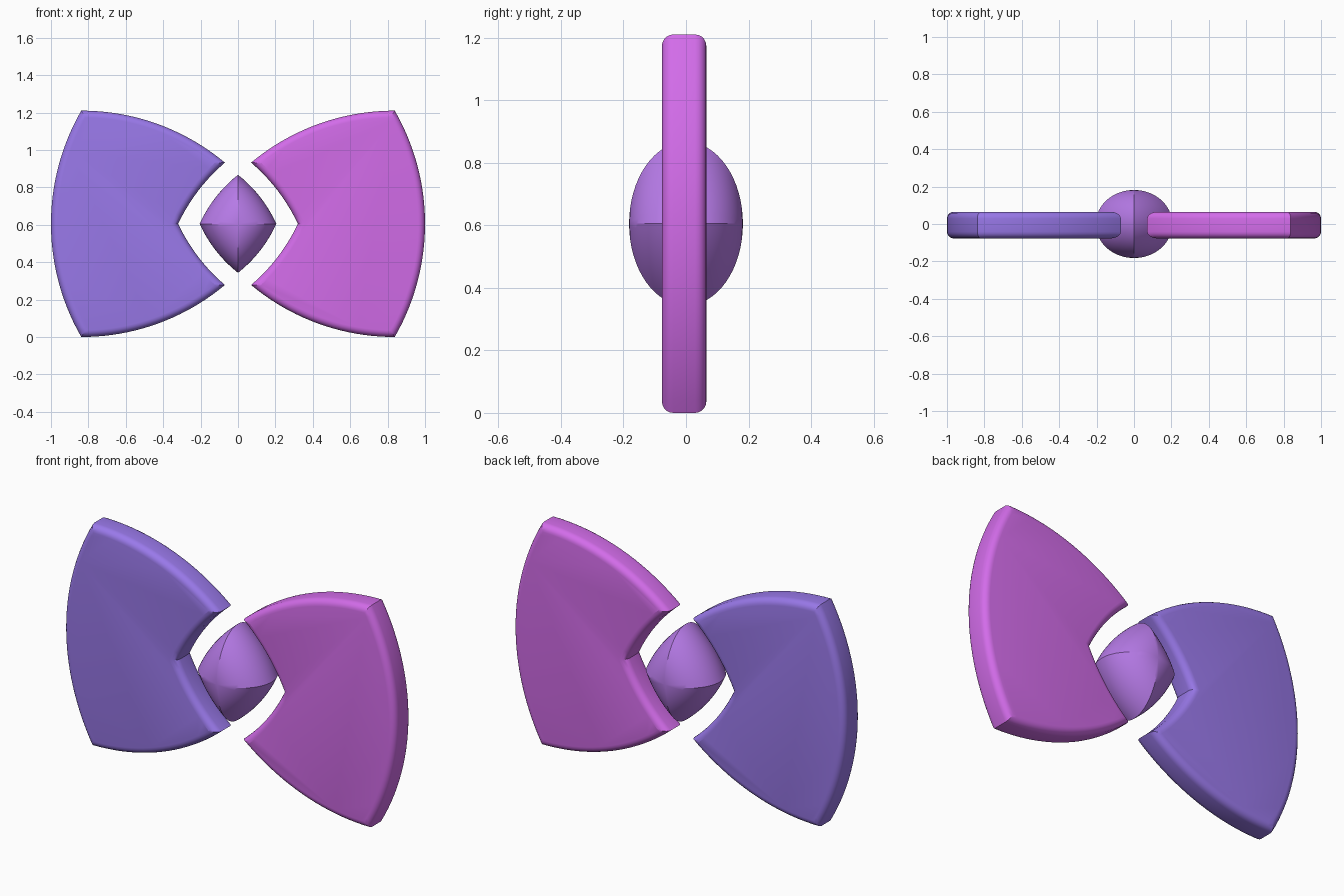
import bpy, bmesh, math
from mathutils import Vector

if "Cube" in bpy.data.objects:
    bpy.data.objects.remove(bpy.data.objects["Cube"])

ZC = 0.605  # height of the centre line


def arc(p, q, sag, n):
    """Points from p towards q (q left out), bulging by sag to the right of travel."""
    p, q = Vector(p), Vector(q)
    d = q - p
    c = d.length
    nrm = Vector((d.y, -d.x)) / c
    s = abs(sag)
    r = (c * c / 4 + s * s) / (2 * s)
    half = math.asin(c / 2 / r)
    pts = []
    for i in range(n):
        a = -half + 2 * half * i / n
        off = r * math.cos(a) - (r - s)
        pts.append((p + q) / 2 + d / c * r * math.sin(a) + nrm * math.copysign(1, sag) * off)
    return pts


def finish(bm, name, color):
    bmesh.ops.recalc_face_normals(bm, faces=bm.faces)
    me = bpy.data.meshes.new(name)
    bm.to_mesh(me)
    bm.free()
    ob = bpy.data.objects.new(name, me)
    bpy.context.collection.objects.link(ob)
    mat = bpy.data.materials.new(name + "_colour")
    mat.diffuse_color = color
    mat.use_nodes = True
    mat.node_tree.nodes["Principled BSDF"].inputs["Base Color"].default_value = mat.diffuse_color
    me.materials.append(mat)
    bpy.ops.object.select_all(action='DESELECT')
    ob.select_set(True)
    bpy.context.view_layer.objects.active = ob
    bpy.ops.object.shade_smooth_by_angle(angle=math.radians(25))
    return ob


def wing(name, side, color):
    # curved outline with a notch around the knot, counter-clockwise in x/z
    tip, corner, notch = (0.07, 0.327), (0.838, 0.605), (0.32, 0)
    flip = lambda p: (p[0], -p[1])
    outline = (arc(flip(tip), flip(corner), 0.072, 20)
               + arc(flip(corner), corner, 0.162, 28)
               + arc(corner, tip, 0.072, 20)
               + arc(tip, notch, -0.022, 10)
               + arc(notch, flip(tip), -0.022, 10))
    bm = bmesh.new()
    face = bm.faces.new([bm.verts.new((side * p.x, -0.077, ZC + p.y)) for p in outline])
    ext = bmesh.ops.extrude_face_region(bm, geom=[face], use_keep_orig=True)
    bmesh.ops.translate(bm, vec=(0, 0.142, 0),
                        verts=[v for v in ext["geom"] if isinstance(v, bmesh.types.BMVert)])
    bmesh.ops.recalc_face_normals(bm, faces=bm.faces)
    # round only the front and back rims
    rims = [e for e in bm.edges if abs(e.verts[0].co.y - e.verts[1].co.y) < 1e-5]
    bmesh.ops.bevel(bm, geom=rims, offset=0.036, offset_type='OFFSET', segments=5,
                    profile=0.5, affect='EDGES', clamp_overlap=False)
    return finish(bm, name, color)


def knot(name, color):
    # bulging diamond section that shrinks elliptically to a pole front and back
    w, h, depth, steps = 0.205, 0.262, 0.182, 32
    cs = [(w, 0), (0, h), (-w, 0), (0, -h)]
    section = [p for i in range(4) for p in arc(cs[i], cs[(i + 1) % 4], 0.02, 10)]
    bm = bmesh.new()
    rings = []
    for k in range(1, steps):
        t = math.pi * k / steps
        rings.append([bm.verts.new((p.x * math.sin(t), -depth * math.cos(t),
                                    ZC + p.y * math.sin(t))) for p in section])
    poles = [bm.verts.new((0, s * depth, ZC)) for s in (-1, 1)]
    n = len(section)
    for i in range(n):
        j = (i + 1) % n
        for a, b in zip(rings, rings[1:]):
            bm.faces.new((a[i], a[j], b[j], b[i]))
        bm.faces.new((poles[0], rings[0][j], rings[0][i]))
        bm.faces.new((poles[1], rings[-1][i], rings[-1][j]))
    return finish(bm, name, color)


wing("left_wing", -1, (0.32, 0.19, 0.82, 1))
wing("right_wing", 1, (0.65, 0.15, 0.82, 1))
knot("centre_knot", (0.48, 0.2, 0.82, 1))
